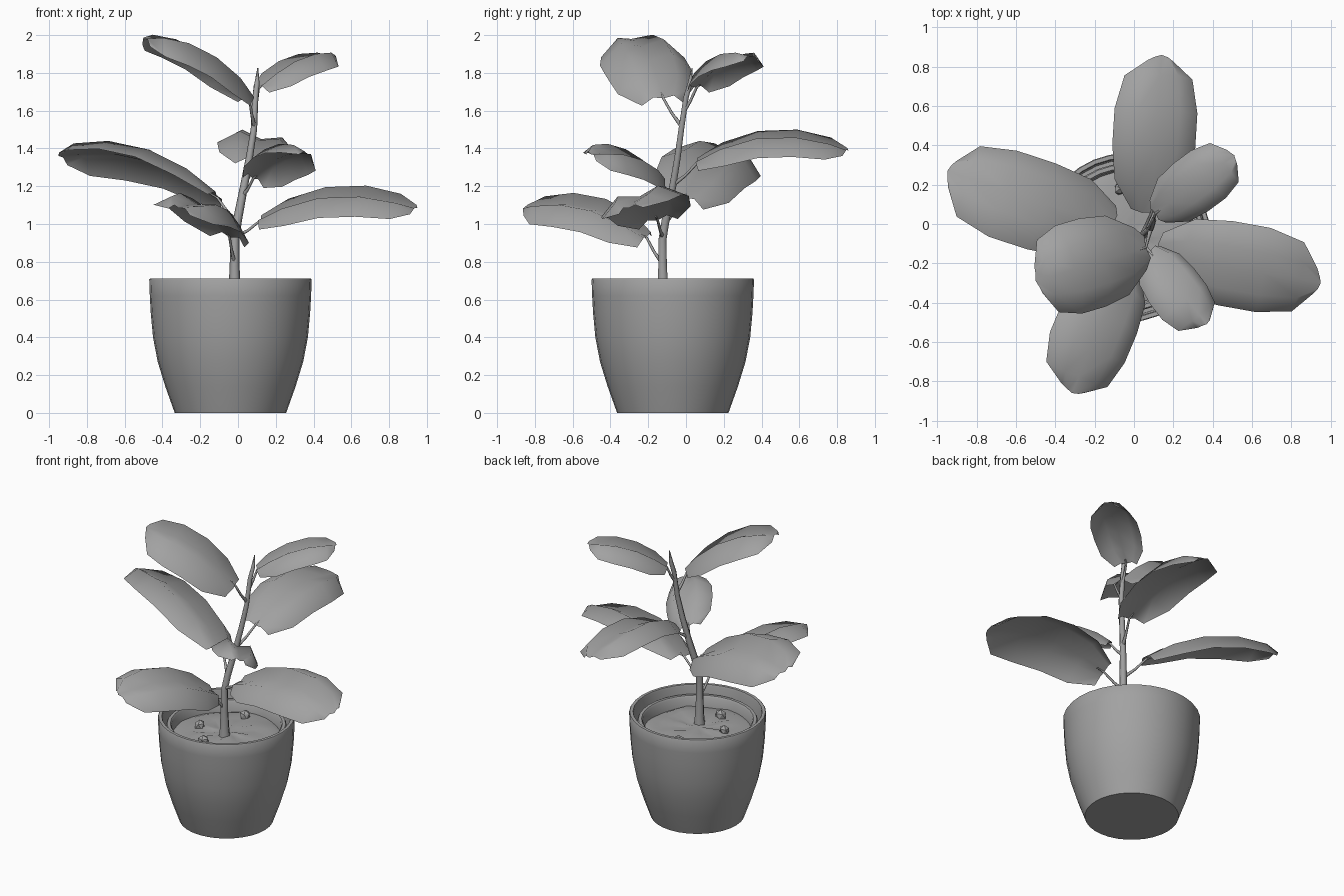
import bpy, bmesh, math, random
from mathutils import Vector

if "Cube" in bpy.data.objects:
    bpy.data.objects.remove(bpy.data.objects["Cube"])

random.seed(4)
CX, CY = -0.04, -0.07          # pot axis
Z = Vector((0, 0, 1))
GREY = bpy.data.materials.new("mid_grey")
GREY.diffuse_color = (.36, .36, .36, 1)
GREY.use_nodes = True
GREY.node_tree.nodes["Principled BSDF"].inputs["Base Color"].default_value = GREY.diffuse_color


def finish(name, bm, angle=40):
    me = bpy.data.meshes.new(name)
    bm.to_mesh(me)
    bm.free()
    me.materials.append(GREY)
    ob = bpy.data.objects.new(name, me)
    bpy.context.collection.objects.link(ob)
    bpy.ops.object.select_all(action='DESELECT')
    ob.select_set(True)
    bpy.context.view_layer.objects.active = ob
    bpy.ops.object.shade_smooth_by_angle(angle=math.radians(angle))
    return ob


def lathe(name, profile, n=32, jitter=0.0):
    bm = bmesh.new()
    rings = []
    for r, z in profile:
        if r == 0:
            rings.append([bm.verts.new((CX, CY, z))])
        else:
            rings.append([bm.verts.new((CX + r * math.cos(2 * math.pi * i / n),
                                        CY + r * math.sin(2 * math.pi * i / n),
                                        z + random.uniform(-jitter, jitter))) for i in range(n)])
    for a, b in zip(rings, rings[1:]):
        for i in range(n):
            j = (i + 1) % n
            q = [a[i % len(a)], a[j % len(a)], b[j % len(b)], b[i % len(b)]]
            bm.faces.new(list(dict.fromkeys(q)))
    bmesh.ops.recalc_face_normals(bm, faces=bm.faces)
    return finish(name, bm)


def tube(name, pts, radii):
    cu = bpy.data.curves.new(name, 'CURVE')
    cu.dimensions = '3D'
    cu.bevel_depth = 1.0
    cu.bevel_resolution = 1
    cu.use_fill_caps = True
    cu.materials.append(GREY)
    sp = cu.splines.new('POLY')
    sp.points.add(len(pts) - 1)
    for p, co, r in zip(sp.points, pts, radii):
        p.co = (*co, 1)
        p.radius = r
    sp.use_smooth = True
    ob = bpy.data.objects.new(name, cu)
    bpy.context.collection.objects.link(ob)


def leaf(name, base, tip, half_width, bulge, roll, droop, root):
    # gull-wing blade: arched midrib, raised halves, drooping edges
    base, tip, root = Vector(base), Vector(tip), Vector(root)
    chord = tip - base
    side = Vector((-chord.y, chord.x, 0)).normalized()
    a = math.radians(roll)
    side = side * math.cos(a) + Z * math.sin(a)
    stations = [(0, .48), (.17, .9), (.4, 1), (.65, 1), (.87, .82), (1, .3)]
    bm = bmesh.new()
    rows = []
    for t, w in stations:
        mid = base + chord * t + Z * bulge * math.sin(math.pi * t ** .95)
        tangent = chord + Z * bulge * math.pi * math.cos(math.pi * t)
        up = tangent.cross(side).normalized()
        row = []
        for u, h in ((1, -droop), (.5, .03), (0, 0), (-.5, .03), (-1, -droop)):
            back = -0.03 * abs(u) if t > .9 else 0
            row.append(bm.verts.new(mid + side * u * w * half_width + up * h * w
                                    + chord * back))
        rows.append(row)
    for r0, r1 in zip(rows, rows[1:]):
        for i in range(4):
            bm.faces.new((r0[i], r0[i + 1], r1[i + 1], r1[i]))
    finish(name, bm, 100)
    # stalk from stem to blade
    bend = root.lerp(base, .5) - Z * .01
    tube(name + "_stalk", [root, bend, base, base + chord * .06 + Z * bulge * .15],
         [.012, .008, .007, .004])


# outer pot, with thick rim and hollow inside
lathe("pot", [(0, 0), (.295, 0), (.345, .14), (.385, .27), (.41, .40), (.422, .53),
              (.427, .62), (.43, .705), (.426, .711), (.406, .711), (.402, .70),
              (.395, .56), (0, .56)])

# inner liner ring
lathe("liner", [(.36, .56), (.378, .65), (.372, .66), (.352, .66), (.344, .65), (.335, .57)])

# bumpy soil
lathe("soil", [(.345, .585), (.30, .598), (.24, .60), (.17, .605), (.09, .602), (0, .605)],
      n=24, jitter=.008)

# pebbles on the soil
for i, (x, y, r) in enumerate([(-.18, -.035, .036), (-.03, .25, .036), (-.03, -.21, .038)]):
    bm = bmesh.new()
    bmesh.ops.create_icosphere(bm, subdivisions=1, radius=r)
    for v in bm.verts:
        v.co *= random.uniform(.85, 1.1)
        v.co += Vector((CX + x, CY + y, .615))
    finish(f"pebble_{i + 1}", bm, 25)

# main stem
tube("stem",
     [(-.018, -.122, .58), (-.018, -.122, .66), (-.018, -.124, .78), (-.017, -.124, .92),
      (-.003, -.108, 1.02), (.032, -.07, 1.2), (.06, -.045, 1.35), (.084, -.025, 1.5),
      (.092, .0, 1.67), (.1, .02, 1.74), (.105, .032, 1.825)],
     [.04, .032, .026, .024, .024, .021, .019, .017, .016, .014, .003])

# leaves: base, tip, half width, arch, roll, edge droop, stalk root on stem
leaf("leaf_back", (.09, .06, 1.325), (.14, .86, 1.39), .215, .095, 11, .055, (.035, -.065, 1.21))
leaf("leaf_right", (.12, -.15, 1.02), (.95, -.3, 1.085), .225, .095, 15, .05, (-.017, -.123, .93))
leaf("leaf_left", (-.11, -.01, 1.14), (-.95, .27, 1.36), .245, .1, 20, .06, (-.003, -.108, 1.01))
leaf("leaf_front", (-.045, -.21, .93), (-.315, -.86, 1.085), .215, .085, -17, .06, (-.018, -.124, .79))
leaf("leaf_front_right", (.08, -.14, 1.24), (.37, -.51, 1.37), .155, .05, -22, .055, (.025, -.08, 1.15))
leaf("leaf_top_left", (.06, -.12, 1.665), (-.5, -.29, 1.98), .235, .08, -5, .085, (.085, -.025, 1.52))
leaf("leaf_top_right", (.11, .055, 1.72), (.51, .35, 1.885), .15, .05, 0, .06, (.088, -.01, 1.6))
